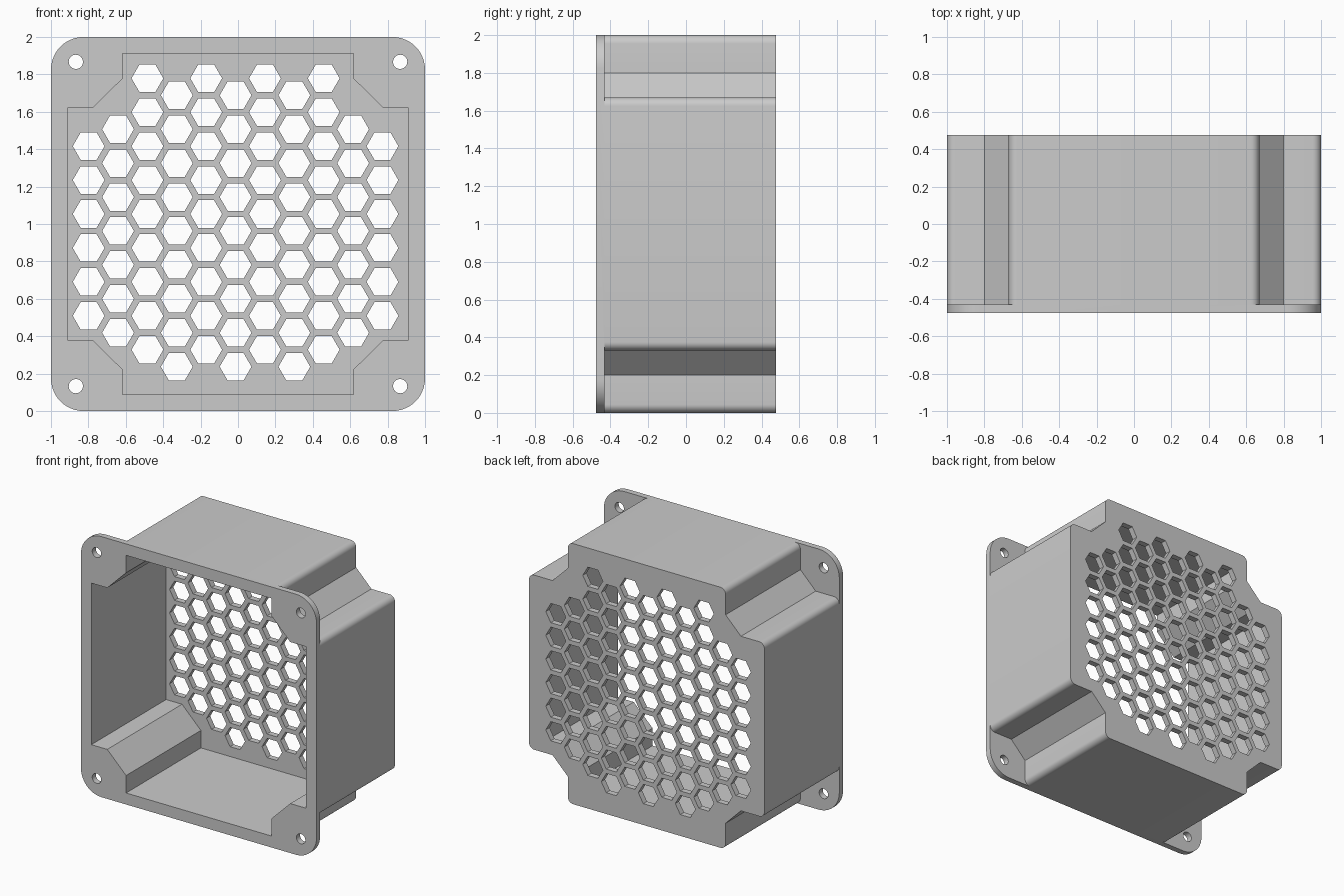
import bpy
import bmesh
from math import sin, cos, pi, radians

cube = bpy.data.objects.get("Cube")
if cube:
    bpy.data.objects.remove(cube, do_unlink=True)

FRONT, BACK = -0.476, 0.476
SHEET = 0.045          # flange and grille thickness
FAR = 0.7              # overshoot for cutters
MID = 1.0              # height of the centre


def arc(cx, cz, r, start, end, steps):
    """Points on a circular arc, angles in degrees."""
    angles = [radians(start + (end - start) * i / steps) for i in range(steps + 1)]
    return [(cx + r * cos(a), cz + r * sin(a)) for a in angles]


def prism(bm, outline, y0, y1):
    """Extrude an x-z outline from y0 to y1."""
    face = bm.faces.new([bm.verts.new((x, y0, MID + z)) for x, z in outline])
    grown = bmesh.ops.extrude_face_region(bm, geom=[face])["geom"]
    verts = [v for v in grown if isinstance(v, bmesh.types.BMVert)]
    bmesh.ops.translate(bm, verts=verts, vec=(0, y1 - y0, 0))


def make_object(name, parts):
    """Make one object from (outline, y0, y1) prisms."""
    bm = bmesh.new()
    for outline, y0, y1 in parts:
        prism(bm, outline, y0, y1)
    bmesh.ops.recalc_face_normals(bm, faces=bm.faces)
    mesh = bpy.data.meshes.new(name)
    bm.to_mesh(mesh)
    bm.free()
    obj = bpy.data.objects.new(name, mesh)
    bpy.context.collection.objects.link(obj)
    return obj


def cut(obj, name, parts):
    """Subtract prisms from the object."""
    cutter = make_object(name, parts)
    cutter.hide_render = True
    mod = obj.modifiers.new(name, "BOOLEAN")
    mod.operation = "DIFFERENCE"
    mod.solver = "EXACT"
    mod.object = cutter
    bpy.ops.object.select_all(action="DESELECT")
    bpy.context.view_layer.objects.active = obj
    obj.select_set(True)
    bpy.ops.object.modifier_apply(modifier=mod.name)
    bpy.data.objects.remove(cutter, do_unlink=True)


def mirrored(outline):
    """The outline in all four corners."""
    return [[(sx * x, sz * z) for x, z in outline] for sx in (1, -1) for sz in (1, -1)]


# Rounded square block, flange outline over the full depth
r = 0.175
block = []
for k, (sx, sz) in enumerate([(1, 1), (-1, 1), (-1, -1), (1, -1)]):
    block += arc(sx * (1 - r), sz * (1 - r), r, 90 * k, 90 * k + 90, 12)
housing = make_object("fan_guard_housing", [(block, FRONT, BACK)])

# Stepped corner notches behind the flange, with rounded outer edges
f = 0.045
notch = [(1.2, 1.2), (0.67 - f, 1.2)]
notch += arc(0.67 - f, 1 - f, f, 90, 0, 8)
notch += [(0.67, 0.80), (0.80, 0.67)]
notch += arc(1 - f, 0.67 - f, f, 90, 0, 8)
notch += [(1.2, 0.67 - f)]
cut(housing, "corner_notches", [(o, FRONT + SHEET, FAR) for o in mirrored(notch)])

# Open cavity with sharp stepped corners
step = [(0.912, 0.62), (0.777, 0.62), (0.617, 0.778), (0.617, 0.912)]
cavity = step + [(-x, z) for x, z in reversed(step)]
cavity += [(-x, -z) for x, z in cavity]
cut(housing, "cavity", [(cavity, -FAR, BACK - SHEET)])

# Screw holes in the flange corners
screw = arc(0.867, 0.867, 0.038, 0, 360, 32)[:-1]
holes = [(o, -FAR, -0.3) for o in mirrored(screw)]

# Honeycomb grille: each column has a starting half-row and a hole count
columns = [(4, 6), (3, 7)] + [(0, 9), (1, 9)] * 3 + [(0, 9), (3, 7), (4, 6)]
pitch = 0.1814
for i, (top, count) in enumerate(columns):
    x = -0.013 + (i - 5) * pitch * cos(pi / 6)
    for j in range(count):
        z = 0.779 - pitch * (top / 2 + j)
        holes.append((arc(x, z, 0.085, 0, 360, 6)[:-1], 0.3, FAR))
cut(housing, "holes", holes)

# Plain grey finish
grey = bpy.data.materials.new("light_grey")
grey.use_nodes = True
colour = (0.6, 0.6, 0.6, 1)
grey.diffuse_color = colour
grey.node_tree.nodes["Principled BSDF"].inputs["Base Color"].default_value = colour
housing.data.materials.clear()
housing.data.materials.append(grey)
for poly in housing.data.polygons:
    poly.material_index = 0
bpy.ops.object.shade_smooth_by_angle(angle=radians(30))
